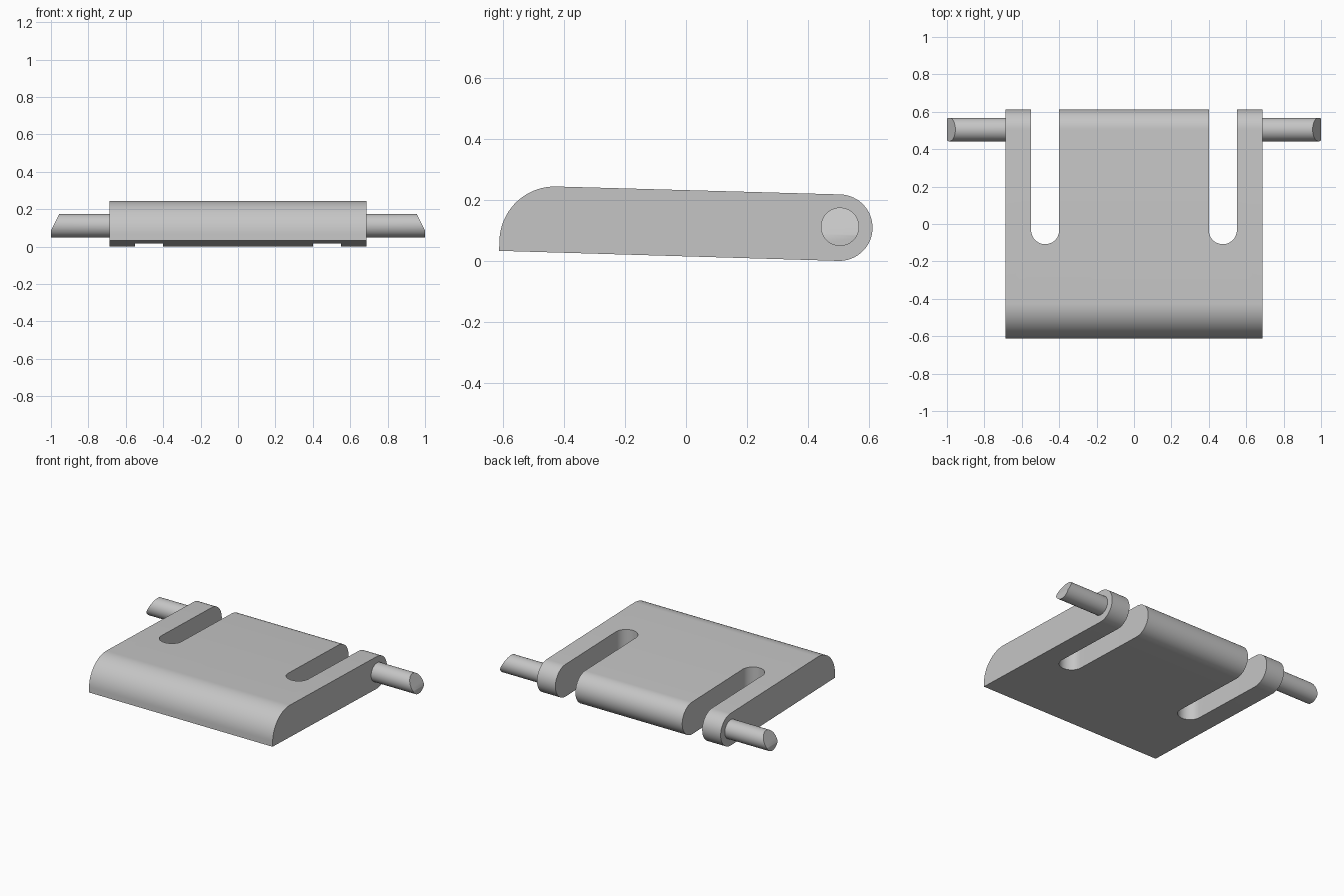
import bpy
import bmesh
from math import cos, sin, radians
from mathutils import Matrix, Vector

cube = bpy.data.objects.get("Cube")
if cube:
    bpy.data.objects.remove(cube, do_unlink=True)

grey = bpy.data.materials.new("plain grey")
grey.use_nodes = True
COLOUR = (0.56, 0.56, 0.56, 1)
grey.diffuse_color = COLOUR
grey.node_tree.nodes["Principled BSDF"].inputs["Base Color"].default_value = COLOUR

HALF_WIDTH = 0.688
PIVOT_Y, PIVOT_Z = 0.503, 0.109
TILT = 1.6


def arc(cx, cy, radius, start, end, steps):
    angles = [radians(start + (end - start) * i / steps) for i in range(steps + 1)]
    return [(cx + radius * cos(a), cy + radius * sin(a)) for a in angles]


def add_object(name, bm):
    bmesh.ops.recalc_face_normals(bm, faces=bm.faces)
    mesh = bpy.data.meshes.new(name)
    bm.to_mesh(mesh)
    bm.free()
    mesh.materials.append(grey)
    obj = bpy.data.objects.new(name, mesh)
    bpy.context.collection.objects.link(obj)
    return obj


def extrude(name, points, direction):
    bm = bmesh.new()
    face = bm.faces.new([bm.verts.new(p) for p in points])
    result = bmesh.ops.extrude_face_region(bm, geom=[face], use_keep_orig=True)
    moved = [v for v in result["geom"] if isinstance(v, bmesh.types.BMVert)]
    bmesh.ops.translate(bm, verts=moved, vec=direction)
    return add_object(name, bm)


def smooth(obj):
    bpy.ops.object.select_all(action="DESELECT")
    obj.select_set(True)
    bpy.context.view_layer.objects.active = obj
    bpy.ops.object.shade_smooth_by_angle(angle=radians(30))


# Slightly tilted plate: rounded hinge end, rounded front top, sharp front lip
profile = arc(PIVOT_Y, PIVOT_Z, 0.109, -90 - TILT, 90 - TILT, 32)
profile += arc(-0.43, 0.062, 0.182, 90 - TILT, 180 - TILT, 24)
profile.append((-0.613, 0.033))
plate = extrude("hinge_plate", [(-HALF_WIDTH, y, z) for y, z in profile],
                (2 * HALF_WIDTH, 0, 0))

# Two round-ended slots leaving springy arms on the outside
cutters = []
for side in (-1, 1):
    cx = side * 0.475
    outline = arc(cx, -0.033, 0.075, 180, 360, 24)
    outline += [(cx + 0.075, 1), (cx - 0.075, 1)]
    cutter = extrude("slot_cutter", [(x, y, -0.5) for x, y in outline], (0, 0, 1))
    cutter.hide_render = True
    cutters.append(cutter)
    cut = plate.modifiers.new("slot", "BOOLEAN")
    cut.operation = "DIFFERENCE"
    cut.solver = "EXACT"
    cut.object = cutter

bpy.context.view_layer.update()
graph = bpy.context.evaluated_depsgraph_get()
finished = bpy.data.meshes.new_from_object(plate.evaluated_get(graph))
plate.modifiers.clear()
plate.data = finished
for cutter in cutters:
    bpy.data.objects.remove(cutter, do_unlink=True)
smooth(plate)

# Hinge pins with a sloped upper end for snapping in
for name, side in (("right_pin", -1), ("left_pin", 1)):
    bm = bmesh.new()
    start, end = 0.66, 1.0
    place = Matrix.Translation((side * (start + end) / 2, PIVOT_Y + 0.002, PIVOT_Z + 0.003))
    bmesh.ops.create_cone(bm, cap_ends=True, segments=48, radius1=0.063, radius2=0.063,
                          depth=end - start,
                          matrix=place @ Matrix.Rotation(radians(90), 4, "Y"))
    cut = bmesh.ops.bisect_plane(bm, geom=bm.verts[:] + bm.edges[:] + bm.faces[:],
                                 plane_co=(side * end, 0, 0.087),
                                 plane_no=Vector((side * 0.088, 0, 0.045)).normalized(),
                                 clear_outer=True)
    rim = [e for e in bm.edges if e.is_boundary]
    bmesh.ops.holes_fill(bm, edges=rim, sides=0)
    smooth(add_object(name, bm))
